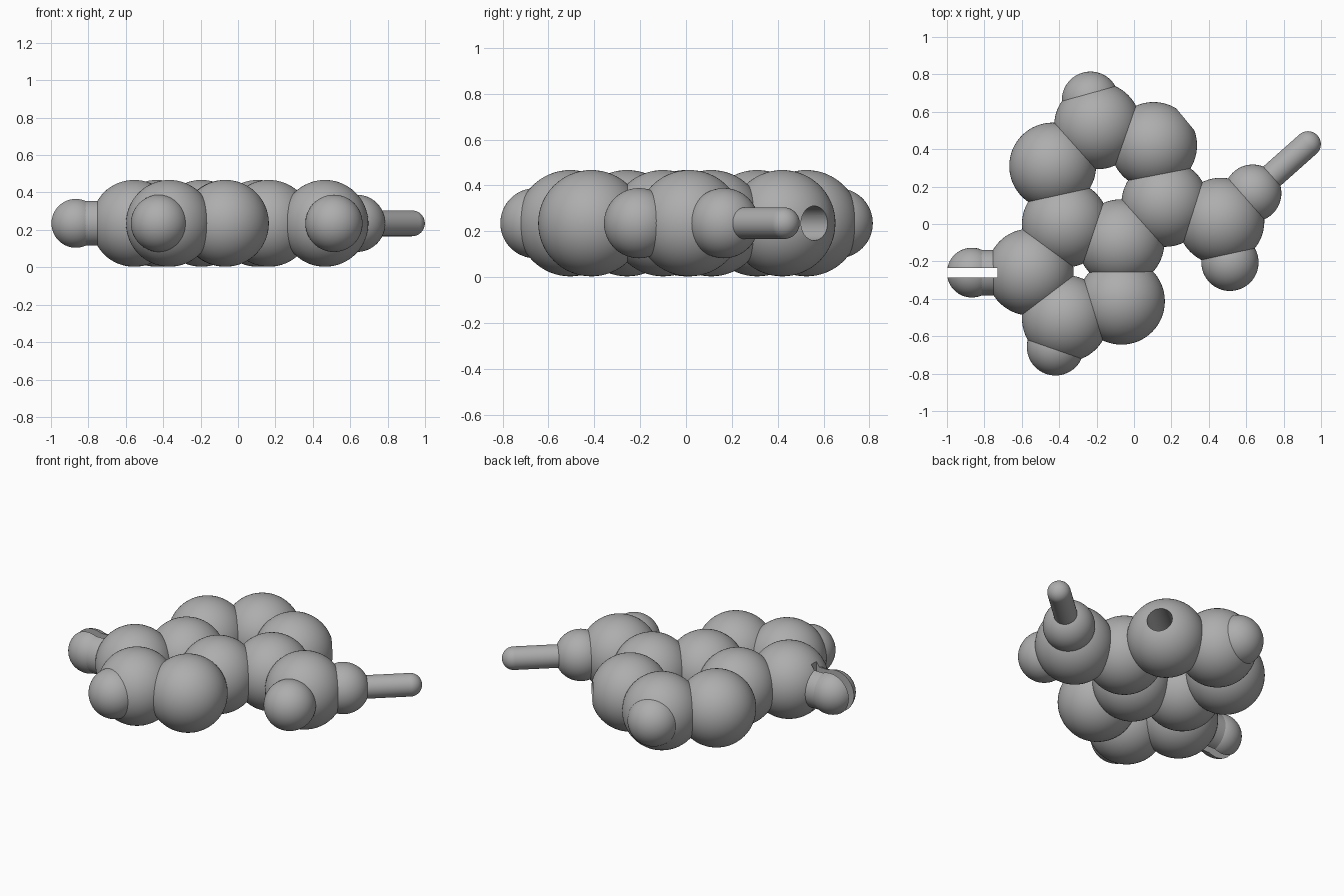
import bpy
from math import radians
from mathutils import Vector

cube = bpy.data.objects.get("Cube")
if cube:
    bpy.data.objects.remove(cube, do_unlink=True)

MID = 0.235      # height of the flat plane all balls lie on
BIG, SMALL = 0.232, 0.153

grey = bpy.data.materials.new("plain_grey")
grey.use_nodes = True
GREY = (0.42, 0.42, 0.42, 1)
grey.diffuse_color = GREY
grey.node_tree.nodes["Principled BSDF"].inputs["Base Color"].default_value = GREY


def finish(name):
    obj = bpy.context.object
    obj.name = name
    obj.data.materials.append(grey)
    bpy.ops.object.shade_smooth_by_angle(angle=radians(35))
    return obj


def ball(name, x, y, r):
    bpy.ops.mesh.primitive_uv_sphere_add(
        segments=64, ring_count=32, radius=r, location=(x, y, MID))
    return finish(name)


def rod(name, start, end, r):
    a, b = Vector((*start, MID)), Vector((*end, MID))
    bpy.ops.mesh.primitive_cylinder_add(
        vertices=48, radius=r, depth=(b - a).length, location=(a + b) / 2,
        rotation=(b - a).to_track_quat("Z", "Y").to_euler())
    return finish(name)


def cut(targets, cutter):
    for obj in targets:
        mod = obj.modifiers.new("cut", "BOOLEAN")
        mod.operation, mod.solver, mod.object = "DIFFERENCE", "EXACT", cutter
        bpy.ops.object.select_all(action="DESELECT")
        obj.select_set(True)
        bpy.context.view_layer.objects.active = obj
        bpy.ops.object.modifier_apply(modifier="cut")
        bpy.ops.object.shade_smooth_by_angle(angle=radians(35))
    bpy.data.objects.remove(cutter, do_unlink=True)


# Large balls: six-ring, five-ring and side branch
large = {
    "six_ring_left": (-0.435, 0.31), "six_ring_back": (-0.195, 0.525),
    "socket_ball": (0.105, 0.42), "six_ring_right": (0.165, 0.11),
    "shared_ball_right": (-0.07, -0.10), "shared_ball_left": (-0.367, 0.0),
    "clip_ball": (-0.555, -0.257), "five_ring_front": (-0.367, -0.505),
    "five_ring_right": (-0.067, -0.413), "branch_ball": (0.465, 0.015),
}
big = {name: ball(name, x, y, BIG) for name, (x, y) in large.items()}

# Small balls on the outside
for name, x, y in (("small_ball_back", -0.233, 0.662),
                   ("small_ball_front", -0.42, -0.657),
                   ("branch_small_front", 0.513, -0.205),
                   ("branch_small_side", 0.635, 0.165)):
    ball(name, x, y, SMALL)

# Round-ended peg
PEG_END = (0.93, 0.427)
rod("peg", (0.635, 0.165), PEG_END, 0.069)
ball("peg_tip", *PEG_END, 0.069)

# Socket hole facing outwards from its ball
cx, cy = large["socket_ball"]
out = Vector((0.77, 0.638))
hole = rod("hole_cutter", Vector((cx, cy)) - out * 0.04,
           Vector((cx, cy)) + out * 0.4, 0.075)
cut([big["socket_ball"]], hole)

# Split snap connector with a vertical slot
knob = ball("clip_knob", -0.867, -0.26, 0.133)
neck = rod("clip_neck", (-0.867, -0.26), (-0.62, -0.26), 0.122)
bpy.ops.mesh.primitive_cube_add(size=1, location=(-0.93, -0.26, MID))
slot = bpy.context.object
slot.scale = (0.4, 0.052, 1)
bpy.context.view_layer.update()
cut([knob, neck, big["clip_ball"]], slot)
